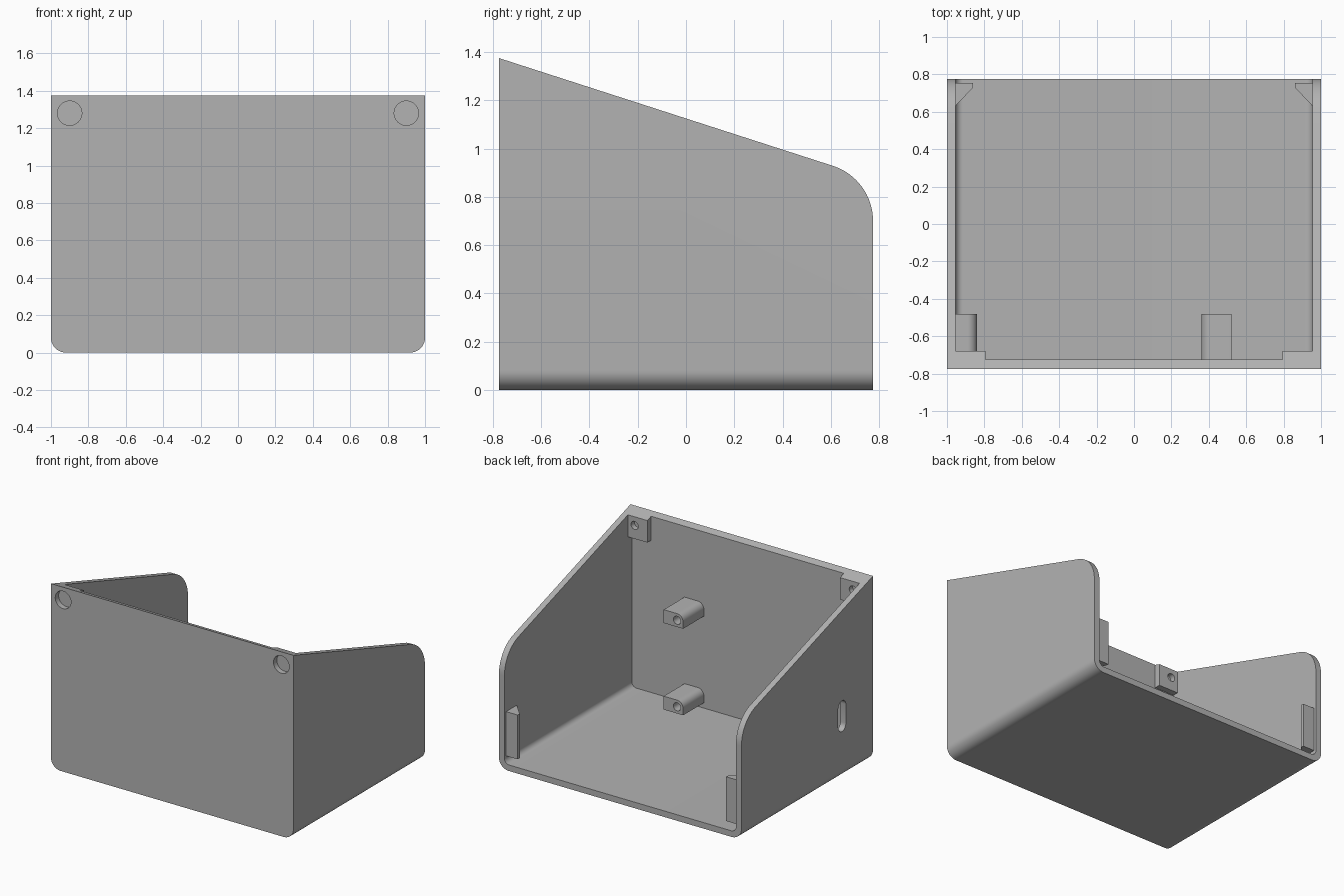
import bpy, bmesh
from math import sin, cos, radians
from mathutils import Vector

if "Cube" in bpy.data.objects:
    bpy.data.objects.remove(bpy.data.objects["Cube"])

mat = bpy.data.materials.new("grey plastic")
mat.use_nodes = True
mat.diffuse_color = (0.45, 0.45, 0.45, 1)
mat.node_tree.nodes["Principled BSDF"].inputs["Base Color"].default_value = mat.diffuse_color

W, D, H = 1.0, 0.775, 1.375      # half width, half depth, height
IN_X, IN_Y, FLOOR = 0.955, -0.725, 0.045


def arc(u, v, r, start, end, steps=12):
    angles = [radians(start + (end - start) * i / steps) for i in range(steps + 1)]
    return [(u + r * cos(a), v + r * sin(a)) for a in angles]


def prism(name, outline, axis, start, end):
    """Extrude a 2D outline along x, y or z."""
    place = {"x": lambda u, v, w: (w, u, v),
             "y": lambda u, v, w: (u, w, v),
             "z": lambda u, v, w: (u, v, w)}[axis]
    bm = bmesh.new()
    face = bm.faces.new([bm.verts.new(place(u, v, start)) for u, v in outline])
    out = bmesh.ops.extrude_face_region(bm, geom=[face])
    moved = [g for g in out["geom"] if isinstance(g, bmesh.types.BMVert)]
    bmesh.ops.translate(bm, verts=moved, vec=Vector(place(0, 0, end - start)))
    bmesh.ops.recalc_face_normals(bm, faces=bm.faces)
    mesh = bpy.data.meshes.new(name)
    bm.to_mesh(mesh)
    bm.free()
    mesh.materials.append(mat)
    obj = bpy.data.objects.new(name, mesh)
    bpy.context.collection.objects.link(obj)
    return obj


def select(obj):
    bpy.ops.object.select_all(action="DESELECT")
    obj.select_set(True)
    bpy.context.view_layer.objects.active = obj


def carve(obj, cutter, operation="DIFFERENCE"):
    """Apply a boolean and throw the cutter away."""
    mod = obj.modifiers.new("carve", "BOOLEAN")
    mod.operation, mod.object, mod.solver = operation, cutter, "EXACT"
    select(obj)
    bpy.ops.object.modifier_apply(modifier=mod.name)
    bpy.data.objects.remove(cutter)


def smooth(obj):
    select(obj)
    bpy.ops.object.shade_smooth_by_angle(angle=radians(30))


def tray(name, half, bottom, top, radius, start, end):
    outline = [(half, top), (-half, top)]
    outline += arc(-half + radius, bottom + radius, radius, 180, 270)
    outline += arc(half - radius, bottom + radius, radius, 270, 360)
    return prism(name, outline, "y", start, end)


def side_envelope():
    r = 0.24
    outline = [(-D - 0.1, H + 0.0323), (-D - 0.1, -0.1), (D, -0.1)]
    outline += arc(D - r, 0.70, r, 0, 72.1, 16)
    return prism("envelope", outline, "x", -1.2, 1.2)


def hole(x, z, r, start, end):
    return prism("hole", arc(x, z, r, 0, 352.5, 47), "y", start, end)


# Open-backed case with sloping side walls
case = tray("case", W, 0, H + 0.1, 0.08, -D, D)
carve(case, tray("cavity", IN_X, FLOOR, H + 0.3, 0.04, IN_Y, D + 0.1))
carve(case, side_envelope(), "INTERSECT")

# Rounded slot in the right wall
slot = arc(-0.41, 0.54, 0.045, 0, 180) + arc(-0.41, 0.40, 0.045, 180, 360)
carve(case, prism("slot", slot, "x", -1.1, -0.9))

for side, label in ((1, "left"), (-1, "right")):
    # Corner boss with a round front recess and a blind screw hole behind
    carve(case, hole(side * 0.9, 1.28, 0.065, -D - 0.1, -D + 0.04))
    boss = [(side * 0.958, 1.5), (side * 0.958, 1.18), (side * 0.795, 1.18), (side * 0.795, 1.5)]
    corner = prism(label + "_corner_boss", boss, "y", IN_Y - 0.004, -0.68)
    carve(corner, side_envelope(), "INTERSECT")
    carve(corner, hole(side * 0.9, 1.28, 0.03, -0.72, -0.6))
    smooth(corner)

    # Wedge catch near the open back
    wedge = [(side * 0.958, 0.63), (side * 0.955, 0.63), (side * 0.86, 0.73),
             (side * 0.86, 0.755), (side * 0.958, 0.755)]
    smooth(prism(label + "_catch", wedge, "z", 0.095, 0.425))

    # Two board posts, each with one rounded upper corner
    inner, outer = (0.36, 0.52) if side > 0 else (-0.84, -0.958)
    pivot = inner + side * 0.05
    for z, level in ((0.085, "lower"), (0.73, "upper")):
        top = z + 0.1
        start, end = (180, 90) if side > 0 else (0, 90)
        outline = [(outer, top), (outer, z), (inner, z)] + arc(pivot, top - 0.05, 0.05, start, end)
        post = prism(f"{label}_{level}_post", outline, "y", IN_Y - 0.004, -0.48)
        carve(post, hole(pivot, top - 0.05, 0.03, -0.66, -0.4))
        smooth(post)

smooth(case)
